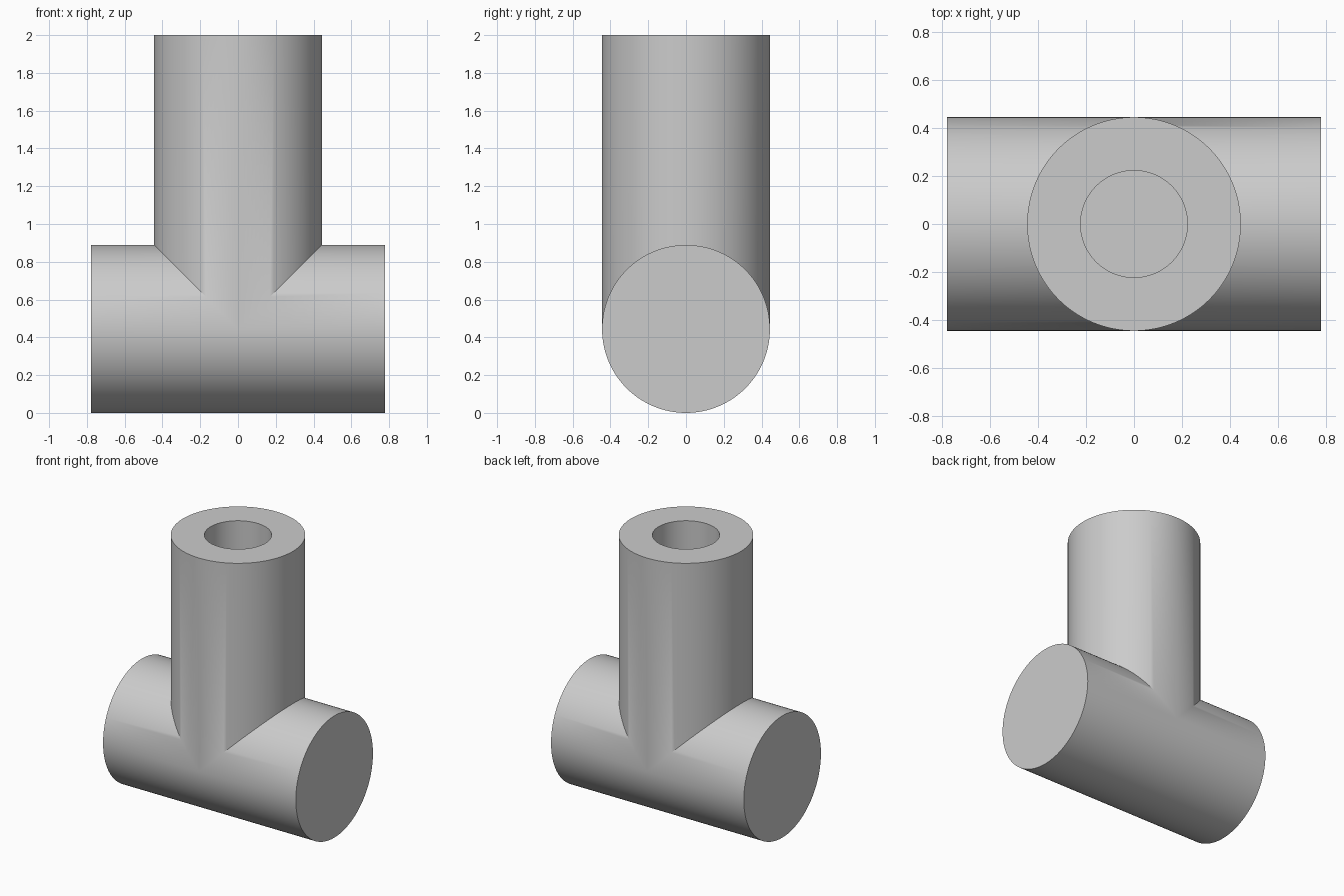
import bpy
import math

cube = bpy.data.objects.get("Cube")
if cube:
    bpy.data.objects.remove(cube, do_unlink=True)

HEIGHT = 2.0
RADIUS = HEIGHT * 2 / 9
BORE = RADIUS / 2
LENGTH = RADIUS * 3.5

grey = bpy.data.materials.new("plain_grey")
grey.use_nodes = True
colour = (0.6, 0.6, 0.6, 1)
grey.diffuse_color = colour
grey.node_tree.nodes["Principled BSDF"].inputs["Base Color"].default_value = colour


def cylinder(name, radius, depth, location, rotation=(0, 0, 0)):
    bpy.ops.mesh.primitive_cylinder_add(
        vertices=128, radius=radius, depth=depth, location=location, rotation=rotation)
    obj = bpy.context.object
    obj.name = name
    obj.data.materials.append(grey)
    return obj


def combine(target, other, operation):
    mod = target.modifiers.new(operation.lower(), 'BOOLEAN')
    mod.operation = operation
    mod.solver = 'EXACT'
    mod.object = other
    other.hide_render = True
    bpy.context.view_layer.objects.active = target
    bpy.ops.object.modifier_apply(modifier=mod.name)
    bpy.data.objects.remove(other, do_unlink=True)


# Horizontal crossbar, lying along x
tee = cylinder("tee_fitting", RADIUS, LENGTH, (0, 0, RADIUS), (0, math.pi / 2, 0))

# Upright post, rising from the crossbar's axis
post_height = HEIGHT - RADIUS
post = cylinder("upright_post", RADIUS, post_height, (0, 0, RADIUS + post_height / 2))
combine(tee, post, 'UNION')

# Blind bore down the post
bore = cylinder("bore_cutter", BORE, post_height * 2, (0, 0, HEIGHT))
combine(tee, bore, 'DIFFERENCE')

# Smooth curved walls, crisp rims and upper seam
bpy.ops.object.select_all(action='DESELECT')
tee.select_set(True)
bpy.context.view_layer.objects.active = tee
bpy.ops.object.shade_smooth_by_angle(angle=math.radians(30))
